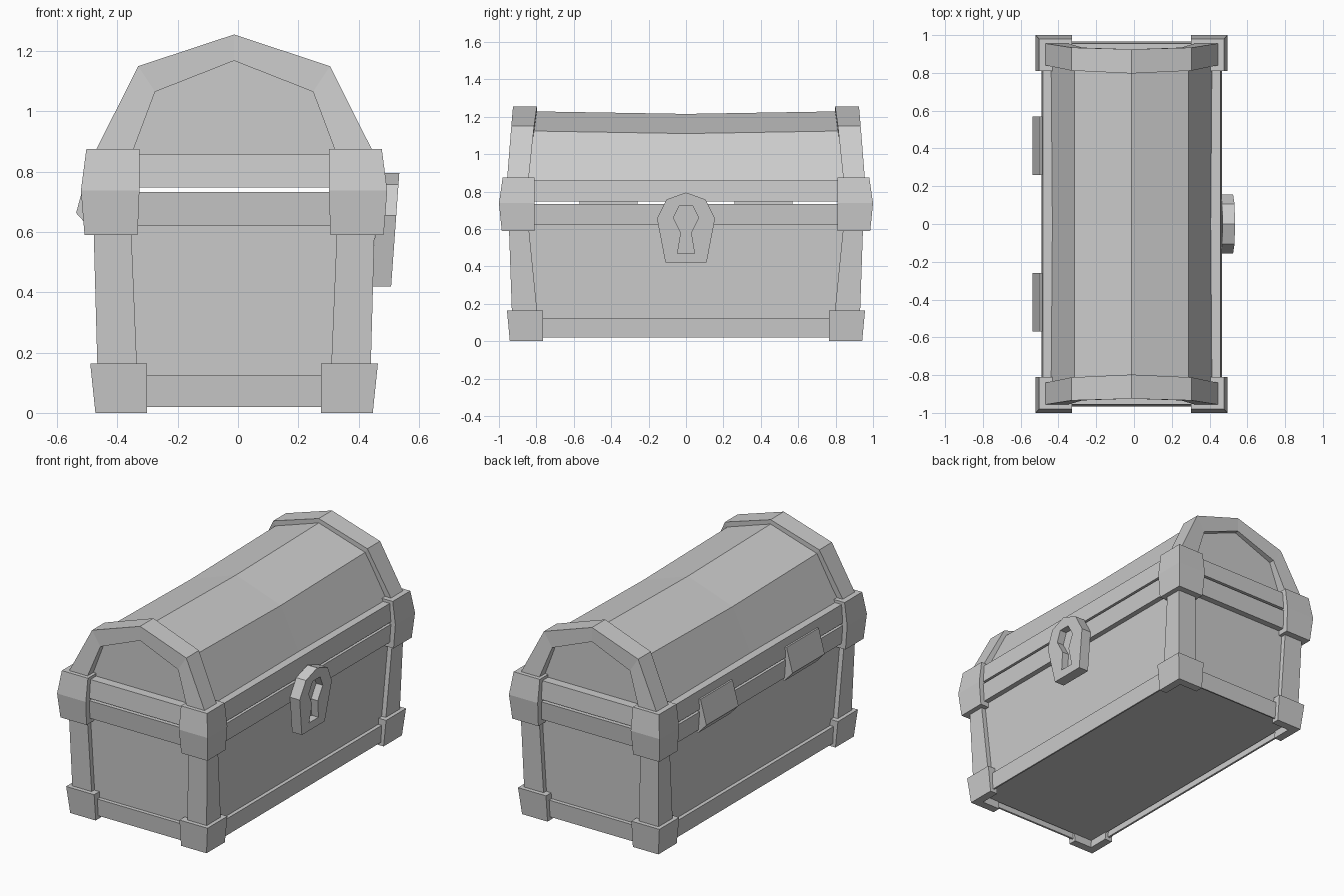
import bpy
import bmesh

if "Cube" in bpy.data.objects:
    bpy.data.objects.remove(bpy.data.objects["Cube"])

CX = -0.013  # centre line of the chest body across x

grey = bpy.data.materials.new("plain_grey")
grey.use_nodes = True
grey.diffuse_color = (0.6, 0.6, 0.6, 1)
grey.node_tree.nodes["Principled BSDF"].inputs["Base Color"].default_value = (0.6, 0.6, 0.6, 1)


def finish(name, bm):
    bmesh.ops.recalc_face_normals(bm, faces=bm.faces)
    mesh = bpy.data.meshes.new(name)
    bm.to_mesh(mesh)
    bm.free()
    mesh.materials.append(grey)
    obj = bpy.data.objects.new(name, mesh)
    bpy.context.collection.objects.link(obj)
    return obj


def loft(name, rings, first=True, last=True, cx=CX):
    """Join closed rings of points with quads and cap the two ends."""
    bm = bmesh.new()
    loops = [[bm.verts.new((x + cx, y, z)) for x, y, z in ring] for ring in rings]
    n = len(loops[0])
    for a, b in zip(loops, loops[1:]):
        for i in range(n):
            j = (i + 1) % n
            bm.faces.new((a[i], a[j], b[j], b[i]))
    if first:
        bm.faces.new(loops[0])
    if last:
        bm.faces.new(loops[-1])
    return finish(name, bm)


def tapered_box(name, levels, first=True):
    """Centred box from (z, half width, half length) levels."""
    return loft(name, [[(-x, -y, z), (x, -y, z), (x, y, z), (-x, y, z)]
                       for z, x, y in levels], first)


def corner(name, sx, sy, levels, t):
    """L-shaped corner from (z, outer x, outer y, inner x, inner y) levels."""
    rings = []
    for z, x, y, u, v in levels:
        outline = [(x, y), (u, y), (u, y - t), (x - t, y - t), (x - t, v), (x, v)]
        rings.append([(sx * a, sy * b, z) for a, b in outline])
    return loft(name, rings)


# Body: flared box with a recessed floor, a base rim and a mouth rim
tapered_box("chest_body", [(0.05, 0.422, 0.90), (0.70, 0.440, 0.918)])
base_rim = tapered_box("base_rim", [(0.02, 0.442, 0.918), (0.125, 0.447, 0.926)], first=False)
shell = base_rim.modifiers.new("thickness", "SOLIDIFY")
shell.thickness = 0.015
shell.offset = -1
tapered_box("body_rim", [(0.62, 0.470, 0.954), (0.733, 0.478, 0.965)])

# Lid: rim and a five-sided arch that sags slightly at mid length
tapered_box("lid_rim", [(0.747, 0.478, 0.965), (0.858, 0.470, 0.955)])
arch = [(-0.453, 0.80), (-0.302, 1.125), (0, 1.23), (0.302, 1.125), (0.453, 0.80)]
loft("lid", [[(x, y, z + dz) for x, z in arch]
             for y, dz in ((-0.90, 0), (0, -0.015), (0.90, 0))])

# Corner posts and caps
for sx, side in ((1, "left"), (-1, "right")):
    for sy, end in ((-1, "front"), (1, "back")):
        tag = f"{end}_{side}"
        corner("base_cap_" + tag, sx, sy,
               [(0, 0.460, 0.942, 0.288, 0.765), (0.163, 0.477, 0.957, 0.288, 0.765)], 0.05)
        corner("post_" + tag, sx, sy,
               [(0.10, 0.452, 0.929, 0.320, 0.79), (0.65, 0.467, 0.948, 0.343, 0.845)], 0.06)
        corner("body_cap_" + tag, sx, sy,
               [(0.59, 0.496, 0.985, 0.320, 0.81), (0.738, 0.508, 1.0, 0.314, 0.81)], 0.10)
        corner("lid_cap_" + tag, sx, sy,
               [(0.738, 0.508, 1.0, 0.314, 0.81), (0.875, 0.490, 0.980, 0.314, 0.81)], 0.10)

# Arched end bands: (outer x, outer z, inner x, inner z, outer y, inner y)
half = [(0.464, 0.86, 0.339, 0.86, 0.957, 0.842),
        (0.318, 1.15, 0.262, 1.065, 0.934, 0.812),
        (0, 1.255, 0, 1.168, 0.925, 0.797)]
stations = half + [(-a, b, -c, d, e, f) for a, b, c, d, e, f in half[-2::-1]]
for sy, end in ((-1, "front"), (1, "back")):
    loft("lid_band_" + end,
         [[(ox, sy * yo, oz), (ix, sy * yo, iz), (ix, sy * yi, iz), (ox, sy * yi, oz)]
          for ox, oz, ix, iz, yo, yi in stations])


# Lock: tilted plate with a recessed keyhole
def mirrored(points):
    return points + [(-y, z) for y, z in reversed(points) if y > 0]


plate = mirrored([(0, 0.795), (0.105, 0.757), (0.155, 0.655), (0.11, 0.42)])
hole = mirrored([(0.035, 0.725), (0.068, 0.66), (0.027, 0.58), (0.045, 0.47)])


def front_x(z):
    return 0.508 + (z - 0.42) * 0.072


bm = bmesh.new()


def lock_loop(outline, depth):
    return [bm.verts.new((front_x(z) - depth, y, z)) for y, z in outline]


def lock_edges(loop):
    result = []
    for a, b in zip(loop, loop[1:] + loop[:1]):
        result.append(bm.edges.get((a, b)) or bm.edges.new((a, b)))
    return result


rear, face = lock_loop(plate, 0.066), lock_loop(plate, 0)
rim, floor = lock_loop(hole, 0), lock_loop(hole, 0.045)
for a, b in ((rear, face), (rim, floor)):
    for i in range(len(a)):
        j = (i + 1) % len(a)
        bm.faces.new((a[i], a[j], b[j], b[i]))
bm.faces.new(rear)
bm.faces.new(floor)
bmesh.ops.triangle_fill(bm, use_beauty=True, edges=lock_edges(face) + lock_edges(rim))
finish("lock", bm)

# Hinges: wedge-shaped plates on the rear side
hinge = [(-0.47, 0.81), (-0.497, 0.81), (-0.537, 0.663), (-0.48, 0.60), (-0.46, 0.62)]
for sy, end in ((-1, "front"), (1, "back")):
    loft("hinge_" + end, [[(x, sy * y, z) for x, z in hinge] for y in (0.26, 0.57)], cx=0)
